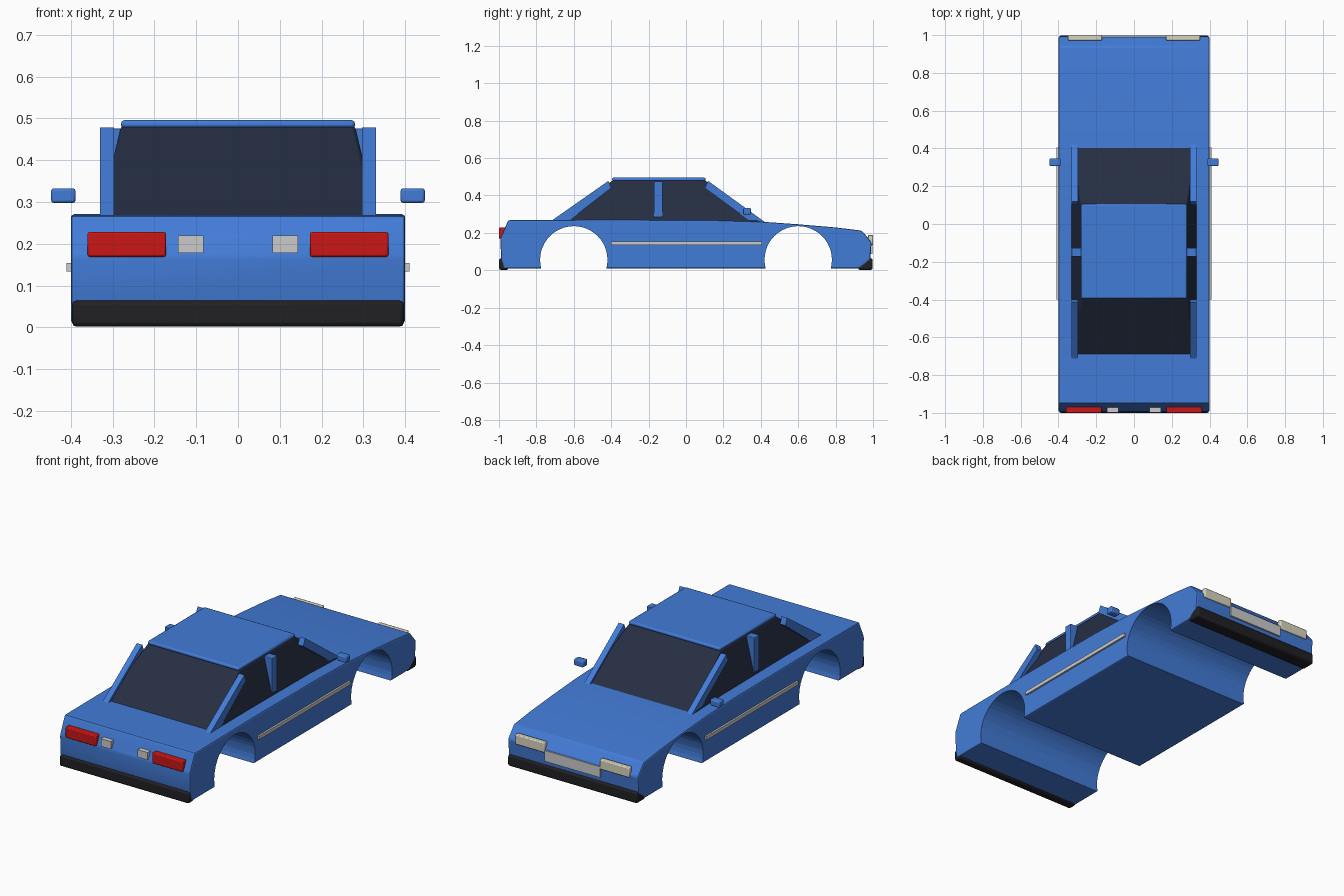
import bpy, bmesh, math

if "Cube" in bpy.data.objects:
    bpy.data.objects.remove(bpy.data.objects["Cube"])


def material(name, rgb):
    m = bpy.data.materials.new(name)
    m.diffuse_color = (*rgb, 1)
    m.use_nodes = True
    m.node_tree.nodes["Principled BSDF"].inputs["Base Color"].default_value = m.diffuse_color
    return m


BLUE = material("blue_paint", (0.055, 0.2, 0.68))
GLASS = material("dark_glass", (0.018, 0.027, 0.055))
BLACK = material("black_rubber", (0.015, 0.015, 0.018))
RED = material("red_lens", (0.6, 0.008, 0.008))
CREAM = material("cream_lens", (0.7, 0.66, 0.52))


def finish(name, bm, mat=None, bevel=0.0, segments=2):
    bmesh.ops.recalc_face_normals(bm, faces=bm.faces)
    me = bpy.data.meshes.new(name)
    bm.to_mesh(me)
    bm.free()
    ob = bpy.data.objects.new(name, me)
    bpy.context.collection.objects.link(ob)
    if mat:
        me.materials.append(mat)
    if bevel:
        b = ob.modifiers.new("bevel", "BEVEL")
        b.width, b.segments, b.limit_method = bevel, segments, "ANGLE"
        b.angle_limit = math.radians(25)
    return ob


def box(name, x, y, z, mat=None, bevel=0.0):
    bm = bmesh.new()
    bmesh.ops.create_cube(bm, size=1)
    for v in bm.verts:
        v.co = [lo + (c + 0.5) * (hi - lo) for c, (lo, hi) in zip(v.co, (x, y, z))]
    return finish(name, bm, mat, bevel)


def extrude_x(name, profile, x0, x1, mat=None, bevel=0.0):
    """Extrude a (y, z) outline between two x positions."""
    bm = bmesh.new()
    face = bm.faces.new([bm.verts.new((x0, y, z)) for y, z in profile])
    new = bmesh.ops.extrude_face_region(bm, geom=[face])["geom"]
    for v in new:
        if isinstance(v, bmesh.types.BMVert):
            v.co.x = x1
    return finish(name, bm, mat, bevel)


def smooth(ob):
    bpy.ops.object.select_all(action="DESELECT")
    ob.select_set(True)
    bpy.context.view_layer.objects.active = ob
    bpy.ops.object.shade_smooth_by_angle(angle=math.radians(30))


# Body shell with full-width wheel arches
body = extrude_x("body", [
    (-0.975, 0.01), (-0.988, 0.06), (-0.993, 0.17), (-0.95, 0.268), (-0.4, 0.271),
    (0.15, 0.268), (0.4, 0.26), (0.6, 0.246), (0.8, 0.229), (0.94, 0.212),
    (0.992, 0.15), (0.985, 0.055), (0.925, 0.01)], -0.4, 0.4, BLUE, 0.008)
for i, y in enumerate((-0.6, 0.6)):
    n = 48
    cutter = extrude_x("arch_cutter", [
        (y + 0.18 * math.cos(2 * math.pi * k / n), 0.056 + 0.18 * math.sin(2 * math.pi * k / n))
        for k in range(n)], -0.6, 0.6, BLUE)
    cutter.hide_render = True
    mod = body.modifiers.new("arch", "BOOLEAN")
    mod.operation, mod.object, mod.solver = "DIFFERENCE", cutter, "EXACT"
    smooth(body)
    for m in [m.name for m in body.modifiers if m.type in {"BEVEL", "BOOLEAN"}]:
        bpy.ops.object.modifier_apply(modifier=m)
    bpy.data.objects.remove(cutter)
smooth(body)

# Tapered glass cabin
bm = bmesh.new()
base = [bm.verts.new((x, y, 0.24)) for x, y in
        ((-0.337, -0.73), (0.337, -0.73), (0.337, 0.43), (-0.337, 0.43))]
top = [bm.verts.new((x, y, 0.482)) for x, y in
       ((-0.28, -0.39), (0.28, -0.39), (0.28, 0.1), (-0.28, 0.1))]
bm.faces.new(base)
bm.faces.new(top)
for i in range(4):
    j = (i + 1) % 4
    bm.faces.new((base[i], base[j], top[j], top[i]))
smooth(finish("cabin_glass", bm, GLASS, 0.008))

# Roof and bumpers
smooth(box("roof", (-0.28, 0.28), (-0.395, 0.105), (0.476, 0.496), BLUE, 0.008))
smooth(box("bumper_red_light_end", (-0.397, 0.397), (-1.0, -0.95), (0.002, 0.064), BLACK, 0.01))
smooth(box("bumper_grille_end", (-0.397, 0.397), (0.92, 0.998), (0.002, 0.064), BLACK, 0.01))

# Grille
box("grille", (-0.17, 0.17), (0.97, 0.997), (0.088, 0.148))

# Parts repeated on both sides
for side, s in (("left", -1), ("right", 1)):
    def span(a, b):
        return tuple(sorted((s * a, s * b)))

    px = span(0.297, 0.33)
    extrude_x("windshield_pillar_" + side,
              [(0.1, 0.44), (0.118, 0.478), (0.43, 0.252), (0.36, 0.25)], *px, BLUE)
    extrude_x("rear_window_pillar_" + side,
              [(-0.4, 0.44), (-0.415, 0.478), (-0.715, 0.268), (-0.63, 0.262)], *px, BLUE)
    box("door_pillar_" + side, span(0.28, 0.33), (-0.172, -0.126), (0.285, 0.476), BLUE, 0.003)
    box("side_trim_" + side, span(0.39, 0.41), (-0.4, 0.405), (0.134, 0.154))
    smooth(box("mirror_" + side, span(0.389, 0.447), (0.306, 0.347), (0.298, 0.333), BLUE, 0.006))
    smooth(box("red_light_" + side, span(0.172, 0.36), (-1.0, -0.965), (0.169, 0.228), RED, 0.005))
    box("small_lamp_" + side, span(0.082, 0.143), (-0.997, -0.965), (0.178, 0.22))
    smooth(box("headlight_" + side, span(0.17, 0.35), (0.972, 1.0), (0.135, 0.19), CREAM, 0.005))
